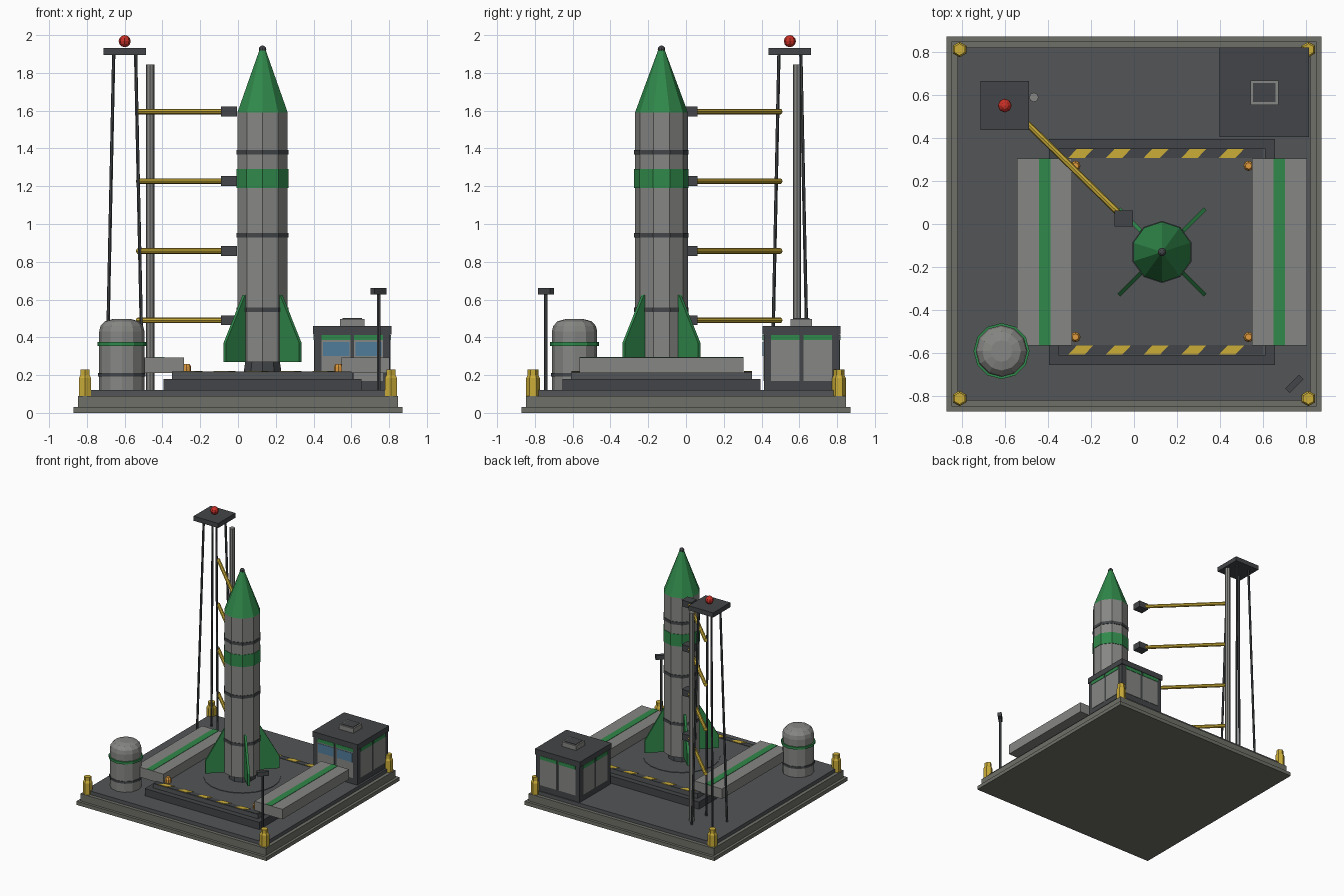
import bpy, bmesh
from math import sin, cos, pi, atan2
from mathutils import Vector, Matrix

if "Cube" in bpy.data.objects:
    bpy.data.objects.remove(bpy.data.objects["Cube"])


def mat(name, r, g, b):
    m = bpy.data.materials.new(name)
    m.diffuse_color = (r, g, b, 1)
    m.use_nodes = True
    m.node_tree.nodes["Principled BSDF"].inputs["Base Color"].default_value = m.diffuse_color
    return m


DARK = mat("dark_steel", 0.055, 0.06, 0.065)
DECK = mat("deck_grey", 0.085, 0.09, 0.095)
STONE = mat("warm_concrete", 0.16, 0.16, 0.14)
LIGHT = mat("light_grey", 0.24, 0.24, 0.23)
GREEN = mat("green", 0.03, 0.25, 0.07)
YELLOW = mat("yellow", 0.6, 0.42, 0.04)
ORANGE = mat("orange", 0.75, 0.33, 0.05)
BLUE = mat("window_blue", 0.08, 0.2, 0.32)
RED = mat("red", 0.6, 0.03, 0.02)


def finish(name, bm, m):
    bmesh.ops.recalc_face_normals(bm, faces=bm.faces[:])
    me = bpy.data.meshes.new(name)
    bm.to_mesh(me)
    bm.free()
    me.materials.append(m)
    ob = bpy.data.objects.new(name, me)
    bpy.context.collection.objects.link(ob)
    return ob


def box(name, x, y, z, m, turn=0.0):
    """Box from (min, max) ranges, optionally turned about its own z axis."""
    bm = bmesh.new()
    c = Vector([(r[0] + r[1]) / 2 for r in (x, y, z)])
    s = [r[1] - r[0] for r in (x, y, z)]
    bmesh.ops.create_cube(bm, size=1, matrix=Matrix.Translation(c) @ Matrix.Rotation(turn, 4, 'Z')
                          @ Matrix.Diagonal((*s, 1)))
    return finish(name, bm, m)


def square(name, cx, cy, half, z, m):
    return box(name, (cx - half, cx + half), (cy - half, cy + half), z, m)


def lathe(name, cx, cy, profile, n, m):
    """Capped n-sided turned shape from (radius, z) points."""
    bm = bmesh.new()
    rings = [[bm.verts.new((cx + r * sin(2 * pi * i / n), cy + r * cos(2 * pi * i / n), z))
              for i in range(n)] for r, z in profile]
    for a, b in zip(rings, rings[1:]):
        for i in range(n):
            bm.faces.new((a[i], a[(i + 1) % n], b[(i + 1) % n], b[i]))
    bm.faces.new(rings[0])
    bm.faces.new(rings[-1])
    return finish(name, bm, m)


def rod(name, a, b, r, n, m):
    a, b = Vector(a), Vector(b)
    d = b - a
    bm = bmesh.new()
    bmesh.ops.create_cone(bm, cap_ends=True, segments=n, radius1=r, radius2=r, depth=d.length,
                          matrix=Matrix.Translation((a + b) / 2) @ d.to_track_quat('Z', 'Y').to_matrix().to_4x4())
    return finish(name, bm, m)


def ball(name, c, r, m):
    bm = bmesh.new()
    bmesh.ops.create_uvsphere(bm, u_segments=8, v_segments=6, radius=r, matrix=Matrix.Translation(c))
    return finish(name, bm, m)


def prism(name, pts, push, m):
    """Extruded flat polygon."""
    bm = bmesh.new()
    f = bm.faces.new([bm.verts.new(p) for p in pts])
    ext = bmesh.ops.extrude_face_region(bm, geom=[f])
    bmesh.ops.translate(bm, vec=push, verts=[v for v in ext['geom'] if isinstance(v, bmesh.types.BMVert)])
    return finish(name, bm, m)


# Ground slab
square("base_foot", 0, 0, 0.87, (0, 0.03), STONE)
square("base_slab", 0, 0, 0.848, (0.03, 0.09), STONE)
square("base_deck", 0, 0, 0.82, (0.09, 0.12), DECK)

# Corner bollards
for sx in (-1, 1):
    for sy in (-1, 1):
        lathe("corner_bollard", sx * 0.81, sy * 0.81,
              [(0.036, 0.09), (0.036, 0.185), (0.028, 0.2), (0.028, 0.23)], 6, YELLOW)

# Stepped launch platform around the rocket axis
RX, RY = 0.13, -0.13
square("platform_lower", RX, RY, 0.525, (0.12, 0.18), DARK)
square("platform_upper", RX, RY, 0.48, (0.18, 0.215), DECK)
lathe("launch_disc", RX, RY, [(0.29, 0.215), (0.29, 0.219)], 20, DECK)

# Side beams with green stripes, and small lamps beside them
for s in (-1, 1):
    bx = RX + s * 0.545
    box("side_beam", (bx - 0.128, bx + 0.128), (-0.565, 0.305), (0.21, 0.293), LIGHT)
    box("beam_stripe", (bx - 0.027, bx + 0.027), (-0.565, 0.305), (0.29, 0.296), GREEN)
    for y in (-0.525, 0.27):
        lathe("pad_lamp", RX + s * 0.402, y, [(0.024, 0.215), (0.024, 0.245), (0.015, 0.26)], 8, ORANGE)

# Hazard strips front and back
for y in (0.328, -0.585):
    box("hazard_strip", (-0.35, 0.6), (y - 0.022, y + 0.022), (0.215, 0.218), DARK)
    for i in range(5):
        x = -0.247 + 0.175 * i
        prism("hazard_mark", [(x - 0.058, y - 0.021, 0.216), (x + 0.018, y - 0.021, 0.216),
                              (x + 0.058, y + 0.021, 0.216), (x - 0.018, y + 0.021, 0.216)],
              (0, 0, 0.005), YELLOW)

# Rocket
lathe("rocket_nozzle", RX, RY, [(0.105, 0.215), (0.095, 0.28)], 10, DARK)
lathe("rocket_body", RX, RY, [(0.14, 0.27), (0.14, 1.59)], 10, LIGHT)
lathe("rocket_nose", RX, RY, [(0.14, 1.59), (0.016, 1.925)], 10, GREEN)
ball("nose_tip", (RX, RY, 1.925), 0.02, DARK)
for z in (0.545, 0.94, 1.38):
    lathe("rocket_ring", RX, RY, [(0.144, z - 0.012), (0.144, z + 0.012)], 10, DARK)
lathe("rocket_green_band", RX, RY, [(0.144, 1.19), (0.144, 1.29)], 10, GREEN)
for k in range(4):
    a = pi / 4 + k * pi / 2
    side = Vector((-sin(a), cos(a), 0)) * 0.009
    pts = [Vector((RX + r * cos(a), RY + r * sin(a), z)) - side
           for r, z in ((0.11, 0.27), (0.283, 0.27), (0.283, 0.37), (0.14, 0.625), (0.11, 0.625))]
    prism("rocket_fin", pts, side * 2, GREEN)

# Service tower
TX, TY = -0.6, 0.55
for sx in (-1, 1):
    for sy in (-1, 1):
        rod("tower_leg", (TX + sx * 0.095, TY + sy * 0.095, 0.115),
            (TX + sx * 0.058, TY + sy * 0.058, 1.9), 0.009, 6, DARK)
square("tower_top", TX, TY, 0.113, (1.895, 1.933), DARK)
ball("tower_beacon", (TX, TY, 1.968), 0.032, RED)
lathe("tower_pipe", -0.465, 0.588, [(0.022, 0.115), (0.022, 1.845)], 8, LIGHT)

# Swing arms reaching to the rocket
for z in (0.49, 0.857, 1.227, 1.595):
    rod("swing_arm", (-0.53, 0.5, z), (-0.05, 0.03, z), 0.015, 8, YELLOW)
    box("arm_clamp", (-0.09, -0.005), (-0.012, 0.062), (z - 0.026, z + 0.026), DARK)

# Fuel tank
KX, KY = -0.615, -0.59
lathe("fuel_tank", KX, KY, [(0.12, 0.115), (0.12, 0.43), (0.113, 0.46), (0.09, 0.485), (0.05, 0.496)], 12, LIGHT)
lathe("tank_green_ring", KX, KY, [(0.13, 0.355), (0.13, 0.375)], 12, GREEN)
lathe("tank_dark_ring", KX, KY, [(0.125, 0.193), (0.125, 0.21)], 12, DARK)

# Control hut: dark frame, light panels on all four sides, windows at the front
HX, HY = 0.605, 0.612
square("hut_frame", HX, HY, 0.2, (0.115, 0.42), DARK)
square("hut_roof", HX, HY, 0.207, (0.415, 0.46), DARK)


def hut_plate(name, k, u, w, z, out, m):
    """Thin plate on hut side k, at offset u along that wall."""
    ob = box(name, (u - w, u + w), (-out, -0.195), z, m)
    ob.data.transform(Matrix.Translation((HX, HY, 0)) @ Matrix.Rotation(k * pi / 2, 4, 'Z'))


for k in range(4):
    for u in (-0.086, 0.086):
        hut_plate("hut_panel", k, u, 0.076, (0.17, 0.413), 0.203, LIGHT)
        hut_plate("hut_green_trim", k, u, 0.076, (0.385, 0.413), 0.206, GREEN)
        if k == 0:
            hut_plate("hut_window", k, u, 0.07, (0.3, 0.375), 0.206, BLUE)
box("roof_unit", (0.54, 0.67), (0.553, 0.667), (0.455, 0.498), LIGHT)
box("roof_unit_cover", (0.553, 0.657), (0.566, 0.654), (0.49, 0.502), DARK)

# Floodlight mast, head turned towards the rocket
rod("light_mast", (0.745, -0.742, 0.115), (0.745, -0.742, 0.64), 0.01, 6, DARK)
box("light_head", (0.7, 0.79), (-0.757, -0.727), (0.627, 0.662), DARK, pi / 4)
